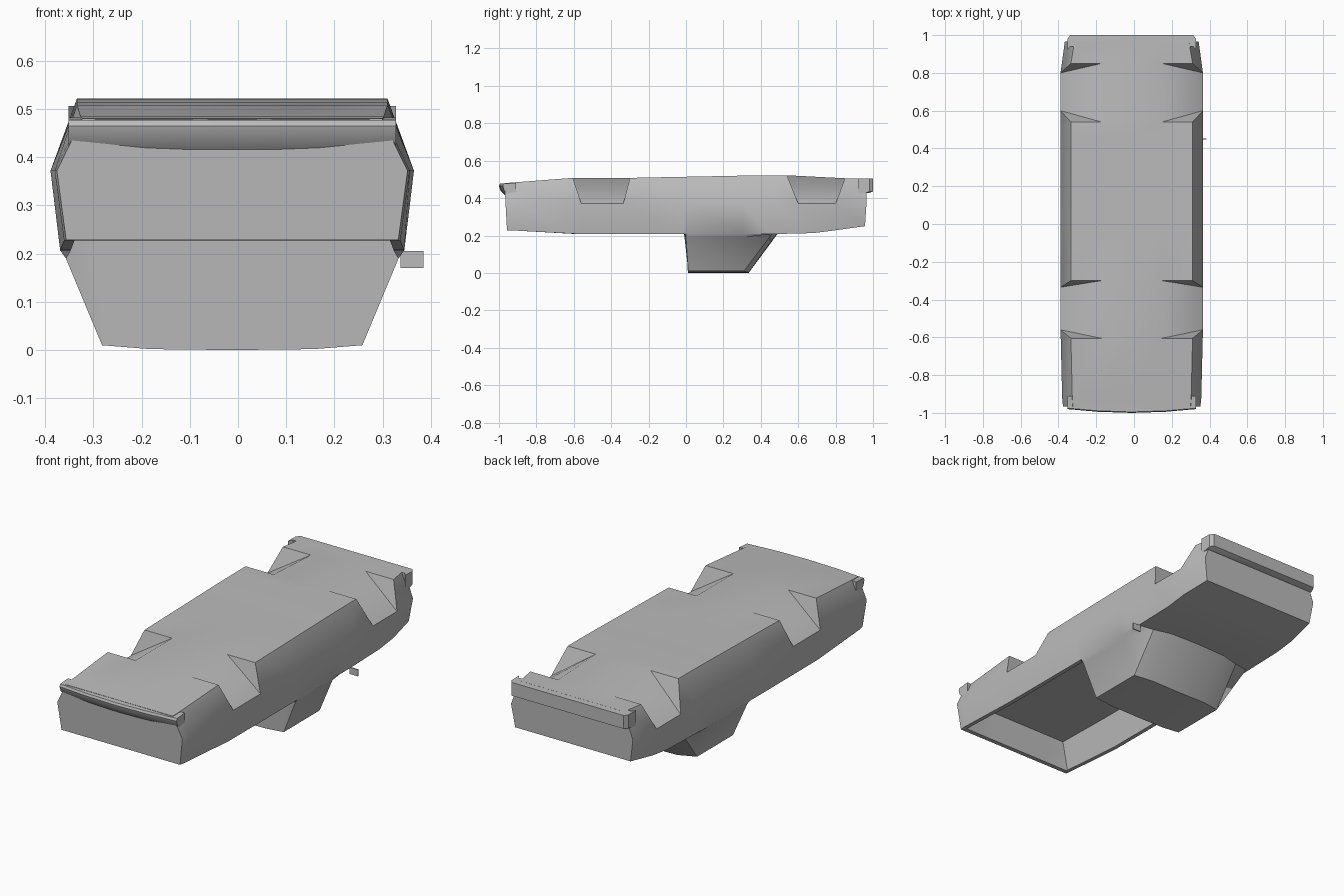
import bpy
import bmesh

if "Cube" in bpy.data.objects:
    bpy.data.objects.remove(bpy.data.objects["Cube"])

CENTRE_X = -0.012
ARCH_Z = 0.372

# One plain grey for everything
grey = bpy.data.materials.new("plain_grey")
grey.use_nodes = True
colour = (0.5, 0.5, 0.5, 1)
grey.diffuse_color = colour
grey.node_tree.nodes["Principled BSDF"].inputs["Base Color"].default_value = colour


def finish(name, bm, angle=0.6):
    """Weld, orient and turn a bmesh into a shaded object."""
    bmesh.ops.remove_doubles(bm, verts=bm.verts[:], dist=0.0005)
    bmesh.ops.recalc_face_normals(bm, faces=bm.faces[:])
    mesh = bpy.data.meshes.new(name)
    bm.to_mesh(mesh)
    bm.free()
    mesh.materials.append(grey)
    obj = bpy.data.objects.new(name, mesh)
    bpy.context.collection.objects.link(obj)
    bpy.ops.object.select_all(action="DESELECT")
    obj.select_set(True)
    bpy.context.view_layer.objects.active = obj
    bpy.ops.object.shade_smooth_by_angle(angle=angle)
    return obj


def loft(name, rings, angle=0.6):
    """Skin closed rings of equal length and cap both ends."""
    bm = bmesh.new()
    loops = [[bm.verts.new(p) for p in ring] for ring in rings]
    count = len(loops[0])
    for a, b in zip(loops, loops[1:]):
        for i in range(count):
            j = (i + 1) % count
            bm.faces.new((a[i], a[j], b[j], b[i]))
    bm.faces.new(loops[0])
    bm.faces.new(loops[-1])
    return finish(name, bm, angle)


# Lower half of each section: rim, outer, inner and middle points
def flat(y, z):
    return [(x, y, z) for x in (0.335, 0.27, 0.17, 0)]


def bed(y, rim=0.207, floor=0.38):
    return [(0.335, y, rim), (0.305, y, floor), (0.17, y, floor), (0, y, floor)]


def cab(y_rim, y_side, y_mid):
    return [(0.345, y_rim, 0.19), (0.27, y_side, 0.01),
            (0.17, y_mid, 0.002), (0, y_mid, 0)]


def section(y_edge, y_side, top, lower, low=0.207, width=1.0, arch=False):
    """Mirrored body ring; in a wheel arch the edge drops to the side line."""
    side = (0.377 * width, y_side, ARCH_Z)
    edge = side if arch else (0.322 * width, y_edge, top)
    half = [(0, y_edge, top), (0.16, y_edge, top), edge, side,
            (0.357 * width, lower[0][1], low)]
    half += [(x * width, y, z) for x, y, z in lower]
    mirrored = [(-x, y, z) for x, y, z in reversed(half[1:-1])]
    return [(x + CENTRE_X, y, z) for x, y, z in half + mirrored]


def arch_pair(y_edge, y_side, top, lower, low, entering):
    """Two coincident sections that make a wheel arch wall."""
    return [section(y_edge, y_side, top, lower, low, arch=a)
            for a in (not entering, entering)]


# Overturned body: tailgate, open bed, cab and hood
windscreen_base = [(0.345, 0.45, 0.207), (0.27, 0.46, 0.209),
                   (0.17, 0.485, 0.209), (0, 0.49, 0.209)]
rings = [
    section(-0.97, -0.965, 0.48, flat(-0.957, 0.228), 0.228, 0.965),
    section(-0.93, -0.93, 0.483, flat(-0.932, 0.227), 0.227, 0.975),
    section(-0.92, -0.92, 0.484, bed(-0.925, 0.227), 0.227, 0.977),
]
rings += arch_pair(-0.605, -0.56, 0.508, bed(-0.57), 0.208, True)
rings += arch_pair(-0.30, -0.335, 0.508, bed(-0.3), 0.207, False)
rings += [
    section(-0.01, -0.01, 0.514, bed(-0.01)),
    section(0, 0, 0.514, cab(0, 0.012, 0.01)),
    section(0.3, 0.3, 0.52, cab(0.31, 0.31, 0.335)),
    section(0.47, 0.47, 0.522, windscreen_base),
]
rings += arch_pair(0.54, 0.60, 0.522, flat(0.68, 0.213), 0.213, True)
rings += arch_pair(0.85, 0.80, 0.506, flat(0.8, 0.228), 0.228, False)
rings.append(section(0.965, 0.965, 0.506, flat(0.957, 0.25), 0.25, 0.94))
loft("body", rings)


def bumper(name, profile, stations):
    """Sweep a (y, z) profile across x; each station is (x, y shift)."""
    full = [(-x, s) for x, s in reversed(stations) if x] + stations
    loft(name, [[(x + CENTRE_X, y + s, z) for y, z in profile]
                for x, s in full])


# Bumpers, slightly bowed at the tail
bumper("tail_bumper",
       [(-0.93, 0.482), (-0.995, 0.477), (-1, 0.465), (-0.992, 0.44),
        (-0.97, 0.416), (-0.93, 0.416)],
       [(0, 0), (0.18, 0.006), (0.34, 0.02)])
bumper("hood_bumper",
       [(0.94, 0.506), (1, 0.505), (1, 0.435), (0.975, 0.426), (0.94, 0.426)],
       [(0, 0), (0.326, 0), (0.34, -0.02)])

# Single wing mirror on the left
bm = bmesh.new()
bmesh.ops.create_cube(bm, size=1)
for v in bm.verts:
    v.co.x = 0.361 + v.co.x * 0.048
    v.co.y = 0.45 + v.co.y * 0.006
    v.co.z = 0.188 + v.co.z * 0.035
finish("wing_mirror", bm)
